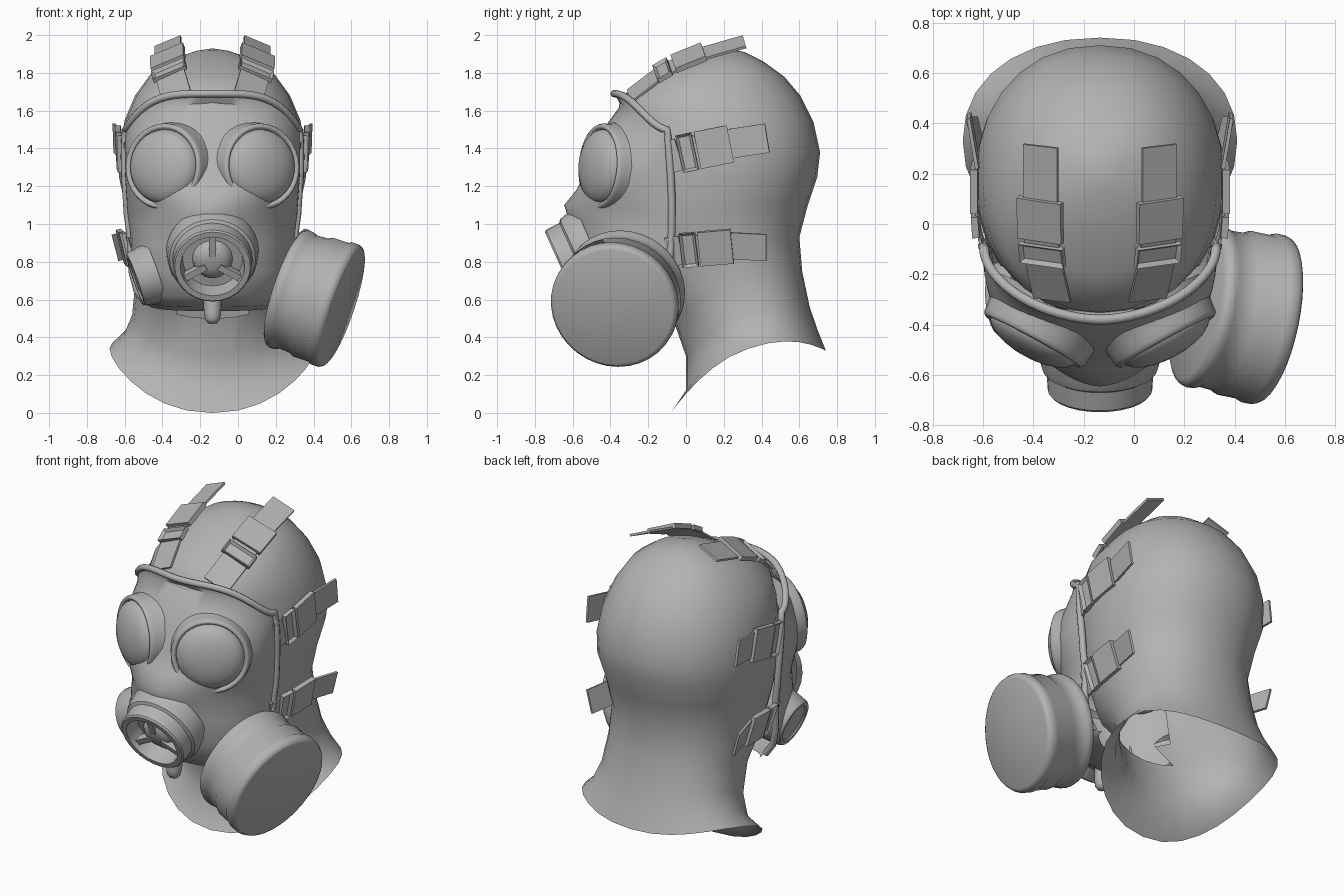
import bpy, bmesh, math
from mathutils import Vector, Matrix

if "Cube" in bpy.data.objects:
    bpy.data.objects.remove(bpy.data.objects["Cube"])

CX = -0.135  # symmetry plane of the head

grey = bpy.data.materials.new("mask_grey")
grey.diffuse_color = (0.45, 0.45, 0.45, 1)
grey.use_nodes = True
grey.node_tree.nodes["Principled BSDF"].inputs["Base Color"].default_value = grey.diffuse_color


def finish(bm, name, angle=40):
    bmesh.ops.recalc_face_normals(bm, faces=bm.faces)
    me = bpy.data.meshes.new(name)
    bm.to_mesh(me)
    bm.free()
    ob = bpy.data.objects.new(name, me)
    bpy.context.collection.objects.link(ob)
    me.materials.append(grey)
    bpy.ops.object.select_all(action='DESELECT')
    ob.select_set(True)
    bpy.context.view_layer.objects.active = ob
    if angle:
        bpy.ops.object.shade_smooth_by_angle(angle=math.radians(angle))
    return ob


def skin(bm, rows, closed, skip=lambda k, i: False):
    """Join rows of points with quads."""
    vs = [[bm.verts.new(p) for p in r] for r in rows]
    n = len(rows[0])
    for k, (a, b) in enumerate(zip(vs, vs[1:])):
        for i in range(n if closed else n - 1):
            j = (i + 1) % n
            if not skip(k, i):
                bm.faces.new((a[i], a[j], b[j], b[i]))
    return vs


def place(origin, axis):
    q = Vector(axis).to_track_quat('Z', 'Y')
    return Matrix.Translation(origin) @ q.to_matrix().to_4x4()


def lathe(name, profile, origin, axis, n=32, angle=35):
    """Revolve (height, radius) pairs about an axis."""
    bm = bmesh.new()
    rows = [[(max(r, 1e-5) * math.cos(2 * math.pi * i / n),
              max(r, 1e-5) * math.sin(2 * math.pi * i / n), h) for i in range(n)]
            for h, r in profile]
    skin(bm, rows, True)
    bmesh.ops.remove_doubles(bm, verts=bm.verts, dist=1e-4)
    bm.transform(place(origin, axis))
    return finish(bm, name, angle)


def outward(v, at):
    return -v if v.dot(at - Vector((CX, .25, 1.15))) < 0 else v


def plate(name, p0, p1, side, width, thick, frame=False):
    """Flat bar from p0 to p1; a frame gets a sunken window on its outer face."""
    p0, p1 = Vector(p0), Vector(p1)
    d = (p1 - p0).normalized()
    nrm = outward(d.cross(Vector(side)).normalized(), (p0 + p1) / 2)
    w = d.cross(nrm)
    m = Matrix((w * width, d * (p1 - p0).length, nrm * thick)).transposed().to_4x4()
    m.translation = (p0 + p1) / 2
    bm = bmesh.new()
    bmesh.ops.create_cube(bm, size=1, matrix=m)
    if frame:
        bmesh.ops.recalc_face_normals(bm, faces=bm.faces)
        top = max(bm.faces, key=lambda f: f.normal.dot(nrm))
        bmesh.ops.inset_region(bm, faces=[top], thickness=0.02)
        bmesh.ops.translate(bm, verts=top.verts, vec=-nrm * thick * 0.6)
    return finish(bm, name, 0)


def power(v, e):
    return math.copysign(abs(v) ** e, v)


# Hood: rings of (z front, z side, z back, y front, y back, half width)
hood = [(0, .34, .33, -.08, .74, .545), (.12, .41, .43, .0, .70, .47),
        (.30, .52, .56, .0, .655, .425), (.50, .68, .75, -.07, .615, .41),
        (.70, .88, .93, -.25, .60, .42), (1.0, 1.08, 1.1, -.34, .645, .46),
        (1.25, 1.25, 1.25, -.35, .695, .495), (1.4, 1.4, 1.38, -.35, .71, .49),
        (1.56, 1.55, 1.54, -.36, .675, .465), (1.67, 1.68, 1.68, -.35, .605, .41),
        (1.78, 1.79, 1.78, -.20, .52, .33), (1.87, 1.87, 1.86, -.01, .41, .22),
        (1.92, 1.915, 1.91, .13, .31, .09)]
N = 28
rows = []
for zf, zs, zb, yf, yb, hw in hood:
    b = (zf - zb) / 2
    a = (zf + zb) / 4 + zs / 2
    c = a - zs
    row = []
    for i in range(N):
        t = 2 * math.pi * i / N
        y = (yf + yb) / 2 - (yb - yf) / 2 * power(math.cos(t), .92)
        z = a + b * math.cos(t) + c * math.cos(2 * t)
        row.append((CX + hw * power(math.sin(t), .92), y, z))
    rows.append(row)
# Face opening, covered by the mask: columns left out of each ring
opening = {3: 2, 4: 3, 5: 4, 6: 4, 7: 3}
bm = bmesh.new()
vs = skin(bm, rows, True, lambda k, i: min(i, N - 1 - i) < opening.get(k, 0))
tip = bm.verts.new((CX, .22, 1.93))
for i in range(N):
    bm.faces.new((vs[-1][i], vs[-1][(i + 1) % N], tip))
bmesh.ops.delete(bm, geom=[v for v in bm.verts if not v.link_faces], context='VERTS')
finish(bm, "hood", 50)

# Rubber face piece: rows of (z centre, y front, z edge, y edge, half width, roundness)
face = [(1.69, -.38, 1.50, -.10, .46, 1.8), (1.63, -.345, 1.45, -.095, .462, 2.1),
        (1.54, -.41, 1.39, -.09, .465, 2.4), (1.42, -.48, 1.32, -.085, .465, 2.7),
        (1.3, -.52, 1.24, -.08, .462, 2.7),
        (1.18, -.58, 1.13, -.075, .455, 2.1), (1.1, -.645, 1.05, -.075, .45, 1.7),
        (1.02, -.62, .98, -.075, .44, 1.7), (.9, -.58, .88, -.08, .43, 2.0),
        (.75, -.55, .75, -.09, .425, 2.2), (.62, -.48, .65, -.10, .40, 2.3),
        (.56, -.40, .58, -.10, .35, 2.3), (.54, -.20, .56, -.05, .33, 2.0)]
rows = []
for zc, yf, ze, ye, hw, p in face:
    row = []
    for i in range(33):
        t = math.pi * i / 32
        s = power(math.cos(t), 2 / p)
        y = ye + (yf - ye) * abs(math.sin(t)) ** (2 / p)
        row.append(Vector((CX + hw * s, y, zc + (ze - zc) * abs(s) ** 4)))
    rows.append(row)
bm = bmesh.new()
skin(bm, rows, False)
finish(bm, "face_piece", 60)

# Raised sealing rim around the face piece
path = [r[-1] for r in rows[-2:0:-1]] + rows[0][::-1] + [r[0] for r in rows[1:-1]]
cu = bpy.data.curves.new("rim_path", 'CURVE')
cu.dimensions = '3D'
cu.bevel_depth = .02
cu.bevel_resolution = 2
sp = cu.splines.new('POLY')
sp.points.add(len(path) - 1)
for q, v in zip(sp.points, path):
    q.co = (*v, 1)
tmp = bpy.data.objects.new("rim_path", cu)
bpy.context.collection.objects.link(tmp)
bpy.context.view_layer.update()
bm = bmesh.new()
bm.from_mesh(tmp.to_mesh())
bpy.data.objects.remove(tmp)
finish(bm, "sealing_rim", 60)

for s, side in ((-1, "left"), (1, "right")):
    def P(x, y, z):
        return Vector((CX + s * x, y, z))

    # Eye pieces: flared socket with a bead, and a domed lens
    axis = Vector((s * .48, -.88, .06))
    eye = P(.258, -.45, 1.305)
    lathe(side + "_eye_socket",
          [(-.15, .262), (-.08, .24), (-.03, .23), (0, .228), (.014, .222), (.02, .212),
           (.012, .2), (-.01, .19)], eye, axis, 32, 70)
    lathe(side + "_lens",
          [(.085 * math.cos(k * math.pi / 12), .197 * math.sin(k * math.pi / 12))
           for k in range(7)], eye, axis, 32, 60)

    # Harness: web, buckle frame, slider and loose tail
    def strap(name, pts, across, width):
        a, b, c, d, e = pts
        plate(name + "_lower_web", a, b, across, width * .85, .012)
        plate(name + "_upper_web", b, c, across, width * .8, .012)
        run = (c - b).normalized()
        up = outward(run.cross(across).normalized(), b)
        plate(name + "_frame", b + up * .01, b + up * .01 + run * .085,
              across, width, .028, True)
        plate(name + "_slider", c + up * .01, d + up * .01, across, width, .03)
        plate(name + "_tail", d - (e - d) * .05, e, across, width * .78, .014)

    strap(side + "_top_strap",
          [P(.19, -.30, 1.675), P(.222, -.155, 1.785), P(.232, -.06, 1.84),
           P(.235, .10, 1.905), P(.235, .31, 1.965)], Vector((1, s * .18, -s * .4)), .19)
    strap(side + "_temple_strap",
          [P(.46, -.10, 1.35), P(.48, -.035, 1.37), P(.487, .06, 1.39),
           P(.487, .235, 1.425), P(.52, .43, 1.455)], Vector((s * .04, -.12, 1)), .2)
    strap(side + "_jaw_strap",
          [P(.42, -.10, .85), P(.437, -.025, .862), P(.452, .07, .87),
           P(.467, .245, .885), P(.51, .425, .875)], Vector((s * .25, -.04, 1)), .185)

# Speech valve at the mouth: flange, cup and recessed guard
vax = Vector((0, -.91, -.41))
vc = Vector((CX, -.665, .775))
lathe("valve_cup", [(-.20, .245), (-.13, .238), (-.10, .228), (-.09, .212), (-.01, .208),
                    (0, .2), (0, .17), (-.10, .158), (-.10, 0)], vc, vax, 28)
lathe("valve_knob", [(-.11, .11), (-.07, .1), (-.045, .075), (-.035, .035), (-.035, 0)],
      vc, vax, 16, 60)
up = Vector((0, -.41, .91))
for k in range(3):
    out = Matrix.Rotation(2 * math.pi * k / 3, 3, vax) @ up
    across = vax.cross(out)
    box = Matrix((across * .035, out * .13, vax * .05)).transposed().to_4x4()
    box.translation = vc + out * .105 - vax * .055
    bm = bmesh.new()
    bmesh.ops.create_cube(bm, size=1, matrix=box)
    finish(bm, "valve_spoke_%d" % (k + 1), 0)

# Drain nub under the chin
lathe("chin_nub", [(-.06, .05), (.03, .045), (.06, .04), (.08, .025), (.085, 0)],
      (CX, -.44, .555), (0, -.1, -1), 14, 60)

# Filter canister on the right cheek
fax = Vector((.92, -.19, -.31)).normalized()
front = Vector((.555, -.385, .56))
lathe("filter_canister",
      [(0, 0), (0, .30), (.012, .32), (.03, .328), (.055, .326), (.075, .316),
       (.145, .32), (.165, .332), (.255, .332), (.27, .342), (.305, .342),
       (.325, .332), (.332, .318), (.332, 0)],
      front - fax * .332, fax, 36, 50)

# Blanked port on the left cheek
lathe("cheek_port", [(-.10, .165), (0, .15), (.015, .14), (.015, .12), (.005, .11), (.005, 0)],
      (-.53, -.30, .71), (-.94, -.08, -.33), 24)
